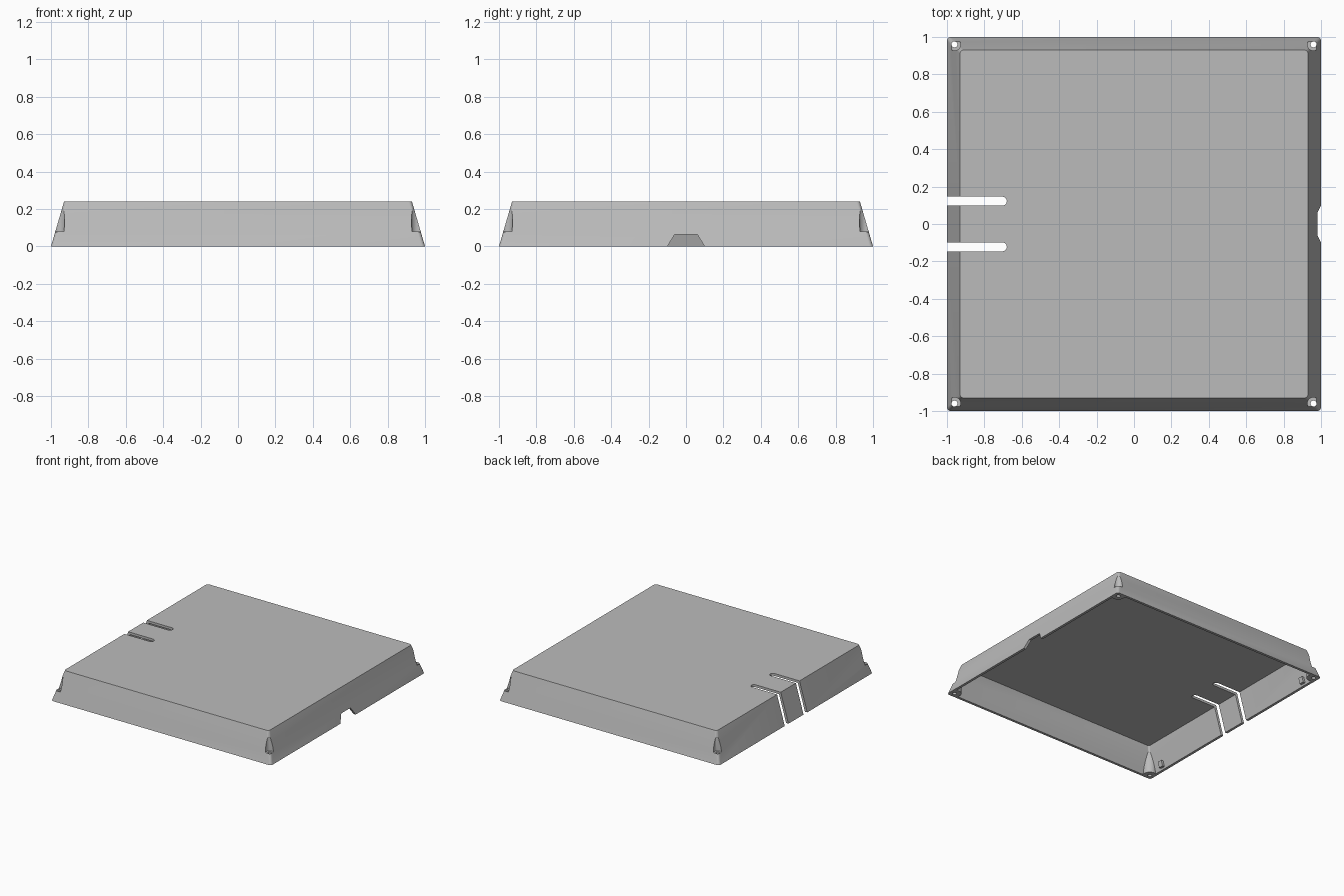
import bpy
import bmesh
from math import cos, sin, pi

if "Cube" in bpy.data.objects:
    bpy.data.objects.remove(bpy.data.objects["Cube"], do_unlink=True)

HEIGHT, SLOPE, WALL = 0.24, 0.07 / 0.24, 0.021

grey = bpy.data.materials.new("light grey plastic")
grey.use_nodes = True
grey.diffuse_color = (0.5, 0.5, 0.5, 1)
grey.node_tree.nodes["Principled BSDF"].inputs["Base Color"].default_value = (0.5, 0.5, 0.5, 1)


def loft(name, low, high):
    """Closed solid between two matching loops of points."""
    bm = bmesh.new()
    a = [bm.verts.new(p) for p in low]
    b = [bm.verts.new(p) for p in high]
    n = len(a)
    for i in range(n):
        j = (i + 1) % n
        bm.faces.new((a[i], a[j], b[j], b[i]))
    bm.faces.new(a[::-1])
    bm.faces.new(b)
    bmesh.ops.recalc_face_normals(bm, faces=bm.faces)
    mesh = bpy.data.meshes.new(name)
    bm.to_mesh(mesh)
    bm.free()
    mesh.materials.append(grey)
    obj = bpy.data.objects.new(name, mesh)
    bpy.context.collection.objects.link(obj)
    return obj


def rounded_square(half, radius, z):
    pts = []
    for k, (sx, sy) in enumerate(((1, 1), (-1, 1), (-1, -1), (1, -1))):
        for s in range(6):
            t = (k + s / 5) * pi / 2
            pts.append((sx * (half - radius) + radius * cos(t),
                        sy * (half - radius) + radius * sin(t), z))
    return pts


def frustum(name, z0, z1, inset, radius):
    return loft(name, rounded_square(1 - SLOPE * z0 - inset, radius, z0),
                rounded_square(1 - SLOPE * z1 - inset, radius, z1))


def cylinder(name, x, y, r, z0, z1, n=32):
    ring = [(x + r * cos(2 * pi * i / n), y + r * sin(2 * pi * i / n)) for i in range(n)]
    return loft(name, [(*p, z0) for p in ring], [(*p, z1) for p in ring])


def combine(target, tool, operation="DIFFERENCE"):
    """Apply a boolean and discard the tool."""
    mod = target.modifiers.new("cut", "BOOLEAN")
    mod.operation, mod.object, mod.solver = operation, tool, "EXACT"
    bpy.context.view_layer.update()
    graph = bpy.context.evaluated_depsgraph_get()
    result = bpy.data.meshes.new_from_object(target.evaluated_get(graph))
    target.modifiers.clear()
    target.data = result
    bpy.data.objects.remove(tool, do_unlink=True)


corners = [(sx * 0.96, sy * 0.96) for sx in (-1, 1) for sy in (-1, 1)]

# Sloped shell, with the hollow leaving round bosses in the corners
shell = frustum("cover_shell", 0, HEIGHT, 0, 0.02)
hollow = frustum("hollow", -0.03, HEIGHT - 0.02, WALL, 0.015)
for x, y in corners:
    combine(hollow, cylinder("boss", x, y, 0.053, -0.1, 0.3))
combine(shell, hollow)

# Screw pockets and through holes
for x, y in corners:
    combine(shell, cylinder("pocket", x, y, 0.033, 0.08, 0.3))
    combine(shell, cylinder("screw_hole", x, y, 0.016, -0.05, 0.1))

# Two round-ended slots that free a flexible tab
for side in (-1, 1):
    r, yc, xc = 0.024, side * 0.122, -0.704
    outline = [(-1.1, yc - r)]
    outline += [(xc + r * cos(t), yc + r * sin(t))
                for t in (-pi / 2 + pi * i / 12 for i in range(13))]
    outline.append((-1.1, yc + r))
    combine(shell, loft("slot", [(*p, -0.1) for p in outline],
                        [(*p, 0.4) for p in outline]))

# Tapered cable notch in the left rim
notch = [(-0.13, -0.05), (0.13, -0.05), (0.06, 0.065), (-0.06, 0.065)]
combine(shell, loft("notch", [(0.9, *p) for p in notch], [(1.1, *p) for p in notch]))

# Smooth the rounded parts and keep the edges sharp
bpy.ops.object.select_all(action="DESELECT")
shell.select_set(True)
bpy.context.view_layer.objects.active = shell
bpy.ops.object.shade_smooth_by_angle(angle=pi / 6)

# Small catches inside the tab wall
for label, y in (("front", -0.824), ("back", 0.824)):
    base = [(dx, y + dy) for dx, dy in ((0, -0.02), (0.03, -0.02), (0.03, 0.02), (0, 0.02))]
    loft(label + "_catch", [(x - 0.985, v, 0.015) for x, v in base],
         [(x - 0.972, v, 0.06) for x, v in base])
